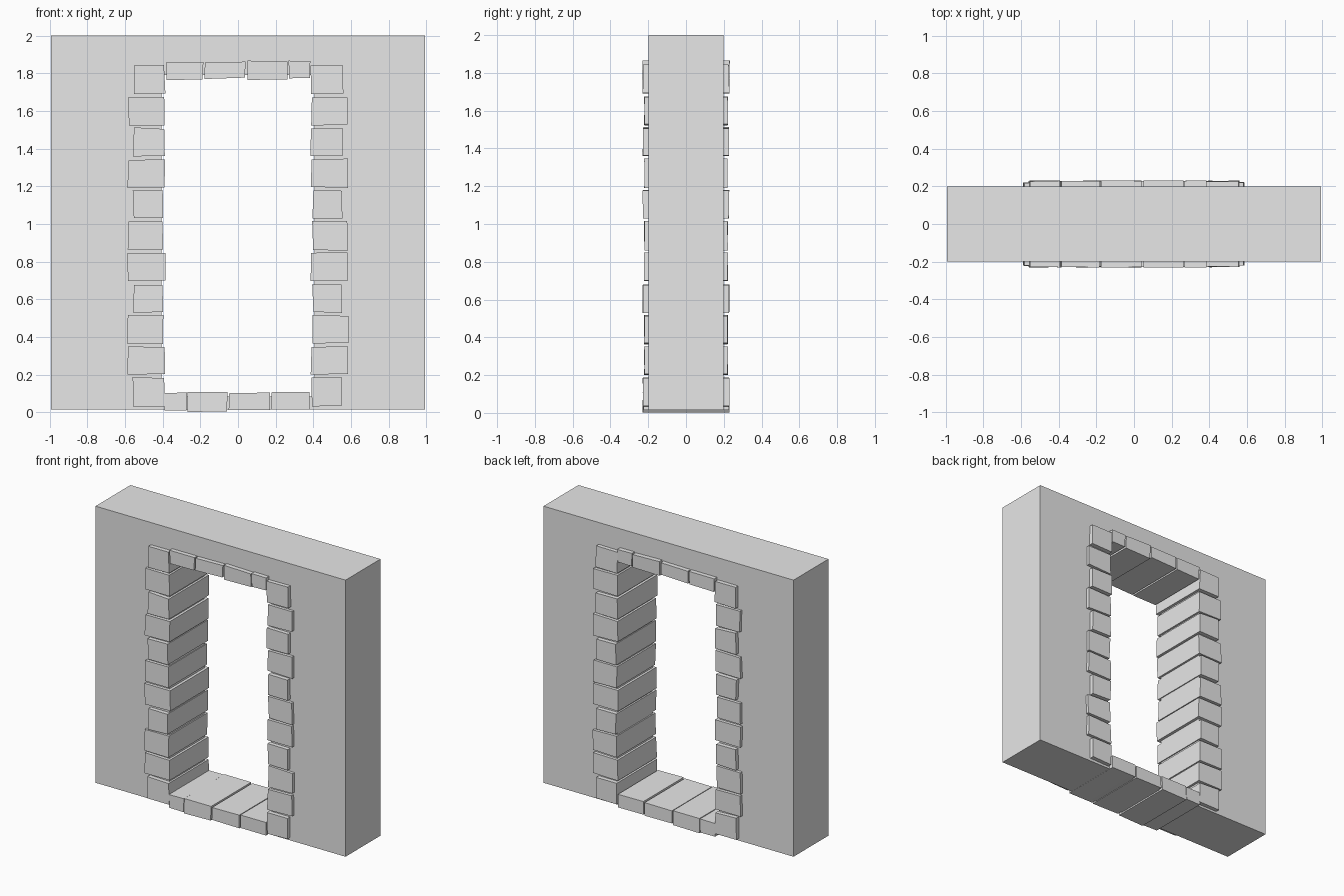
import bpy, bmesh, random

if "Cube" in bpy.data.objects:
    bpy.data.objects.remove(bpy.data.objects["Cube"])

random.seed(4)
stone_grey = bpy.data.materials.new("stone grey")
stone_grey.diffuse_color = (0.8, 0.8, 0.8, 1)
stone_grey.use_nodes = True
stone_grey.node_tree.nodes["Principled BSDF"].inputs["Base Color"].default_value = stone_grey.diffuse_color


def finish(name, bm):
    bmesh.ops.recalc_face_normals(bm, faces=bm.faces[:])
    me = bpy.data.meshes.new(name)
    bm.to_mesh(me)
    bm.free()
    me.materials.append(stone_grey)
    ob = bpy.data.objects.new(name, me)
    bpy.context.collection.objects.link(ob)
    return ob


def stone(name, x0, x1, z0, z1, depth, rough=0.009):
    """Block running through the wall, corners nudged inward for a hewn look."""
    bm = bmesh.new()
    bmesh.ops.create_cube(bm, size=1)
    cx, cz = (x0 + x1) / 2, (z0 + z1) / 2
    nudge = {}
    for v in bm.verts:
        sx, sy, sz = (1 if c > 0 else -1 for c in v.co)
        # front and back of one corner share most of their nudge
        dx, dz = nudge.setdefault((sx, sz), (random.uniform(0, rough), random.uniform(0, rough)))
        v.co = (cx + sx * ((x1 - x0) / 2 - dx),
                sy * (depth - random.uniform(0, 0.004)),
                cz + sz * ((z1 - z0) / 2 - dz))
    finish(name, bm)


# Wall slab with a rectangular opening
bm = bmesh.new()


def ring(x, z0, z1, y):
    return [bm.verts.new((a, y, b)) for a, b in ((-x, z0), (x, z0), (x, z1), (-x, z1))]


Y = 0.198
loops = [ring(0.992, 0.016, 2.0, -Y), ring(0.405, 0.085, 1.79, -Y),
         ring(0.405, 0.085, 1.79, Y), ring(0.992, 0.016, 2.0, Y)]
for i in range(4):
    a, b = loops[i], loops[(i + 1) % 4]
    for k in range(4):
        m = (k + 1) % 4
        bm.faces.new((a[k], a[m], b[m], b[k]))
finish("wall", bm)

# Jamb stones, alternating long and short, on both sides
narrow_rows = (0, 3, 6, 8, 10)
recessed_rows = (2, 3, 5, 6)
for row in range(11):
    z0 = 0.031 + row * 0.1655
    narrow = row in narrow_rows
    outer = 0.56 if narrow else 0.588
    inner = 0.392 if row in recessed_rows else 0.384
    depth = 0.23 if narrow else 0.222
    for side, s in (("left", -1), ("right", 1)):
        xs = sorted((s * inner, s * outer))
        stone(f"jamb_stone_{side}_{row + 1}", xs[0], xs[1], z0, z0 + 0.158, depth)

# Lintel stones across the top of the opening
lintel = ((-0.385, -0.182, 1.760, 1.860), (-0.178, 0.040, 1.768, 1.863),
          (0.046, 0.266, 1.763, 1.870), (0.268, 0.386, 1.766, 1.868))
for i, box in enumerate(lintel):
    stone(f"lintel_stone_{i + 1}", *box, 0.232)

# Sill stones along the bottom
sill = ((-0.395, -0.270, 0.006, 0.108), (-0.270, -0.054, 0.0, 0.113),
        (-0.050, 0.172, 0.010, 0.106), (0.176, 0.384, 0.014, 0.113))
for i, box in enumerate(sill):
    stone(f"sill_stone_{i + 1}", *box, 0.23, 0.006)
